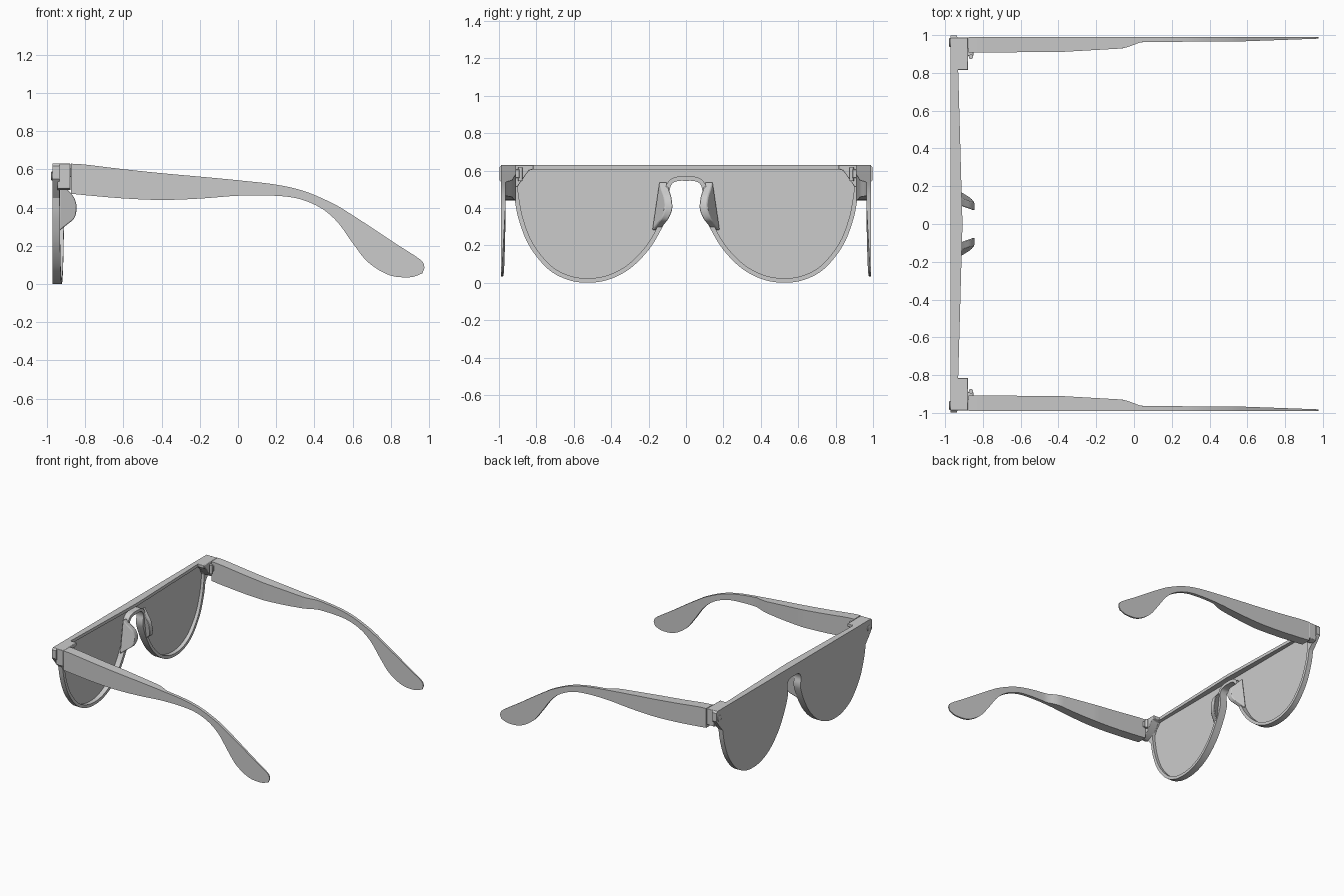
import bpy
import bmesh
import math
from mathutils import Vector

if "Cube" in bpy.data.objects:
    bpy.data.objects.remove(bpy.data.objects["Cube"])

grey = bpy.data.materials.new("plain grey")
grey.use_nodes = True
grey.diffuse_color = (0.6, 0.6, 0.6, 1)
grey.node_tree.nodes["Principled BSDF"].inputs["Base Color"].default_value = (0.6, 0.6, 0.6, 1)

FRONT_X, LENS_X = -0.972, -0.957


def spline(points, steps):
    """Catmull-Rom curve through the points."""
    pts = [Vector(p) for p in points]
    pts = [2 * pts[0] - pts[1]] + pts + [2 * pts[-1] - pts[-2]]
    out = []
    for a, b, c, d in zip(pts, pts[1:], pts[2:], pts[3:]):
        for i in range(steps):
            t = i / steps
            out.append(0.5 * (2 * b + (c - a) * t + (2 * a - 5 * b + 4 * c - d) * t * t
                              + (3 * b - a - 3 * c + d) * t ** 3))
    return out + [pts[-2]]


def build(name, rings, caps=True, closed=False, bevel=0.0, mirror=False, angle=30):
    """Skin a series of rings that share a point count."""
    bm = bmesh.new()
    loops = [[bm.verts.new(p) for p in ring] for ring in rings]
    pairs = list(zip(loops, loops[1:])) + ([(loops[-1], loops[0])] if closed else [])
    for r, s in pairs:
        for i in range(len(r)):
            j = (i + 1) % len(r)
            bm.faces.new((r[i], r[j], s[j], s[i]))
    if caps and not closed:
        bm.faces.new(loops[0])
        bm.faces.new(loops[-1])
    if mirror:
        copy = bmesh.ops.duplicate(bm, geom=bm.verts[:] + bm.edges[:] + bm.faces[:])["geom"]
        for v in copy:
            if isinstance(v, bmesh.types.BMVert):
                v.co.y *= -1
    bmesh.ops.recalc_face_normals(bm, faces=bm.faces[:])
    mesh = bpy.data.meshes.new(name)
    bm.to_mesh(mesh)
    bm.free()
    mesh.materials.append(grey)
    obj = bpy.data.objects.new(name, mesh)
    bpy.context.collection.objects.link(obj)
    bpy.ops.object.select_all(action="DESELECT")
    obj.select_set(True)
    bpy.context.view_layer.objects.active = obj
    bpy.ops.object.shade_smooth_by_angle(angle=math.radians(angle))
    if bevel:
        mod = obj.modifiers.new("soft edges", "BEVEL")
        mod.width, mod.segments, mod.limit_method = bevel, 2, "ANGLE"
    return obj


def box(name, x, y, z, **options):
    ring = [(y[0], z[0]), (y[1], z[0]), (y[1], z[1]), (y[0], z[1])]
    return build(name, [[(k, a, b) for a, b in ring] for k in x], **options)


def disc(y, z, radius, sides=20):
    return [(y + radius * math.cos(math.tau * i / sides),
             z + radius * math.sin(math.tau * i / sides)) for i in range(sides)]


# Half outline of the front: brow, outer corner, lens curve, nose arch
curve = spline([(.917, .45), (.895, .34), (.84, .2), (.74, .075), (.63, .015), (.52, 0),
                (.41, .018), (.3, .075), (.2, .175), (.13, .29), (.088, .39), (.08, .44),
                (.088, .49), (.073, .53), (.04, .544), (0, .545)], 5)
inset = []
for i, p in enumerate(curve):
    t = (curve[min(i + 1, len(curve) - 1)] - curve[max(i - 1, 0)]).normalized()
    inset.append(p + Vector((t.y, -t.x)) * 0.024)
inset[-1].x = 0
outer = [(0, .63), (.985, .63), (.998, .617), (.998, .55), (.96, .5)] + [tuple(p) for p in curve]
inner = [(0, .605), (.82, .605), (.84, .6), (.875, .56), (.9, .51)] + [tuple(p) for p in inset]


def whole(half):
    return half + [(-y, z) for y, z in reversed(half[1:-1])]


def back(y):
    return -0.908 - 0.028 * abs(y)


outer, inner = whole(outer), whole(inner)

# Frame rim, deeper towards the nose
build("front_frame", [[(FRONT_X, y, z) for y, z in outer],
                      [(back(y), y, z) for y, z in outer],
                      [(back(y), y, z) for y, z in inner],
                      [(FRONT_X, y, z) for y, z in inner]], closed=True)

# One-piece shield lens, flush at the front
build("shield_lens", [[(x, y, z) for y, z in inner] for x in (FRONT_X, LENS_X)])

# Corner blocks that carry the hinges
block = [(.815, .63), (.815, .607), (.84, .6), (.9, .515), (.95, .49), (.988, .5), (.988, .63)]
build("corner_blocks", [[(x, y, z) for y, z in block] for x in (-.945, -.878)],
      mirror=True, bevel=.004)

# Hinges: a leaf and a barrel
box("hinge_leaves", (-.89, -.85), (.89, .93), (.56, .605), mirror=True, bevel=.003)
build("hinge_barrels", [[(-.863 + a, .885 + b, z) for a, b in disc(0, 0, .012)]
                        for z in (.545, .615)], mirror=True)

# Rivets on the front corners
build("rivets", [[(x, y, z) for y, z in disc(.96, .565, r)]
                 for x, r in ((-.965, .024), (-.977, .024), (-.98, .017))], mirror=True)

# Nose pads leaning inwards to the rear
pad = spline([(-.935, .54), (-.9, .5), (-.86, .455), (-.845, .4),
              (-.857, .345), (-.89, .315), (-.935, .28)], 4)


def pad_y(x, z, side):
    return side - 0.35 * (x + 0.91) + max(0, 0.39 - z) * 0.35


build("nose_pads", [[(p.x, pad_y(p.x, p.y, s), p.y) for p in pad] for s in (.093, .135)],
      mirror=True, bevel=.012)

# Temples: paired top and bottom edges, thick at the front and thin past the middle
top = spline([(-.875, .63), (-.8, .625), (-.6, .601), (-.4, .58), (-.2, .562), (0, .543),
              (.2, .52), (.35, .485), (.5, .42), (.6, .36), (.7, .295), (.82, .215),
              (.93, .145), (.967, .115), (.977, .085)], 6)
bottom = spline([(-.875, .473), (-.8, .465), (-.6, .448), (-.4, .44), (-.2, .447), (0, .462),
                 (.17, .463), (.31, .448), (.43, .4), (.52, .325), (.6, .215), (.68, .115),
                 (.79, .047), (.9, .035), (.965, .055)], 6)


def inner_y(x):
    for x0, y0, x1, y1 in ((-1, .908, -.4, .91), (-.4, .91, -.05, .93), (-.05, .93, .04, .964),
                           (.04, .964, .55, .966), (.55, .966, 1, .982)):
        if x <= x1:
            return y0 + (y1 - y0) * (x - x0) / (x1 - x0)
    return .982


rings = []
for a, b in zip(top, bottom):
    rings.append([(a.x, .99, a.y), (a.x, inner_y(a.x), a.y),
                  (b.x, inner_y(b.x), b.y), (b.x, .99, b.y)])
build("temples", rings, mirror=True, angle=35)
